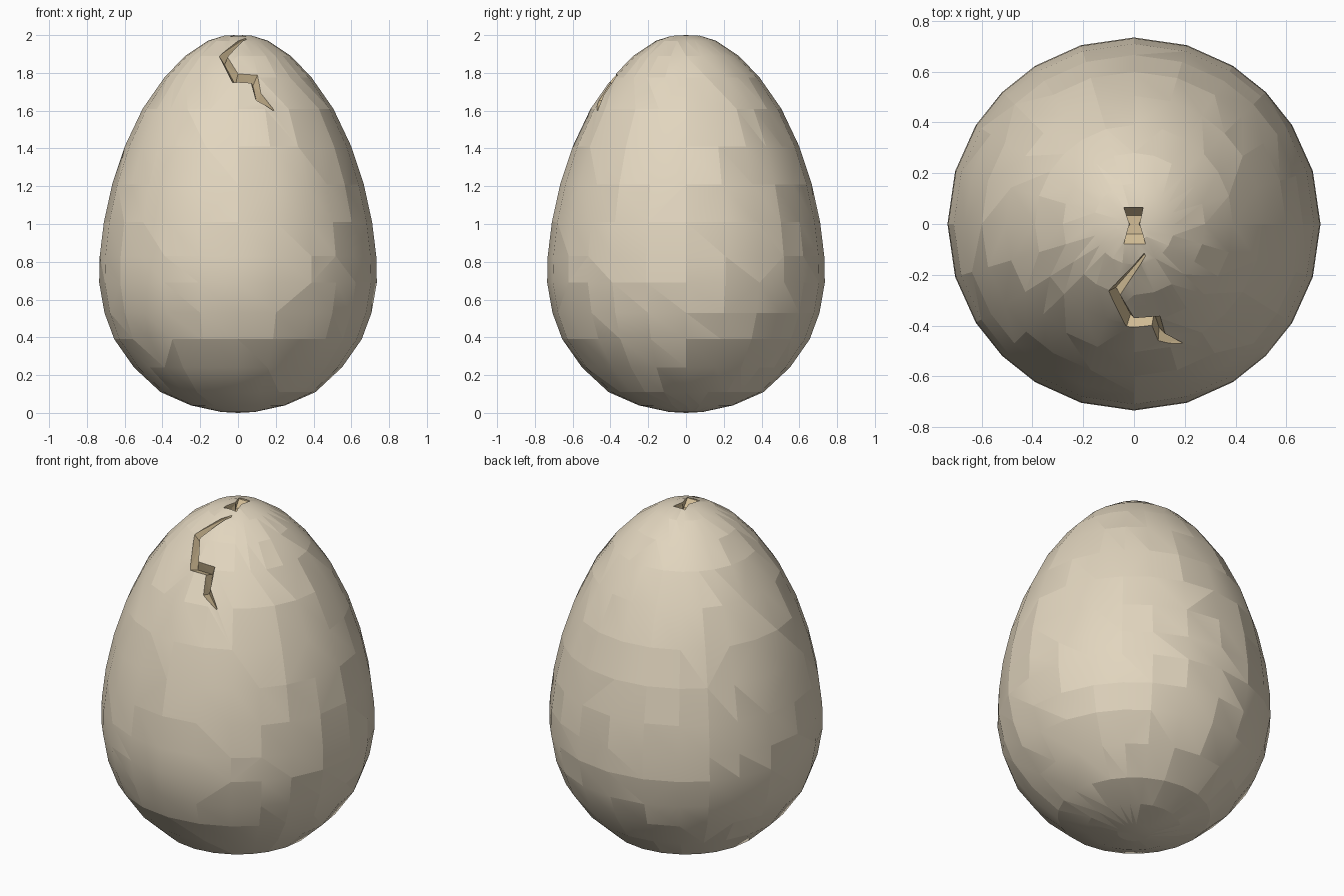
import bpy, bmesh, math, random
from mathutils import Vector

if "Cube" in bpy.data.objects:
    bpy.data.objects.remove(bpy.data.objects["Cube"])

random.seed(4)


def material(name, rgb):
    m = bpy.data.materials.new(name)
    m.diffuse_color = (*rgb, 1)
    m.use_nodes = True
    m.node_tree.nodes["Principled BSDF"].inputs["Base Color"].default_value = m.diffuse_color
    return m


shell_mat = material("cream shell", (0.76, 0.67, 0.52))
crack_mat = material("tan crack", (0.66, 0.52, 0.31))

# Egg profile as (radius, height), without the two poles
PROFILE = [(0.09, 0.005), (0.25, 0.04), (0.41, 0.11), (0.55, 0.24), (0.655, 0.39),
           (0.707, 0.53), (0.735, 0.69), (0.732, 0.83), (0.71, 1.01), (0.666, 1.21),
           (0.60, 1.41), (0.505, 1.61), (0.39, 1.775), (0.28, 1.89), (0.16, 1.97),
           (0.07, 1.998)]


def radius_at(z):
    for (r0, z0), (r1, z1) in zip(PROFILE, PROFILE[1:]):
        if z0 <= z <= z1:
            return r0 + (r1 - r0) * (z - z0) / (z1 - z0)
    return 0.0


def finish(bm, name, mat):
    # Make every closed solid face outwards
    bm.normal_update()
    bmesh.ops.recalc_face_normals(bm, faces=bm.faces[:])
    bm.normal_update()
    if bm.calc_volume(signed=True) < 0:
        bmesh.ops.reverse_faces(bm, faces=bm.faces[:])
    me = bpy.data.meshes.new(name)
    bm.to_mesh(me)
    bm.free()
    me.materials.append(mat)
    ob = bpy.data.objects.new(name, me)
    bpy.context.scene.collection.objects.link(ob)
    return ob


def bridge(bm, rings):
    for a, b in zip(rings, rings[1:]):
        n = len(a)
        for i in range(n):
            j = (i + 1) % n
            bm.faces.new((a[i], a[j], b[j], b[i]))


# Egg shell: 24 sides around, closed by fans at the poles
angles = [math.radians(q + a) for q in range(0, 360, 90)
          for a in (0, 16.5, 32, 45, 58, 73.5)]
bm = bmesh.new()
rings = [[bm.verts.new((r * math.cos(a), r * math.sin(a), z)) for a in angles]
         for r, z in PROFILE]
bridge(bm, rings)
bottom, top = bm.verts.new((0, 0, 0)), bm.verts.new((0, 0, 2))
for i in range(len(angles)):
    j = (i + 1) % len(angles)
    bm.faces.new((rings[0][j], rings[0][i], bottom))
    bm.faces.new((rings[-1][i], rings[-1][j], top))
bm.normal_update()
bmesh.ops.triangulate(bm, faces=bm.faces[:])
egg = finish(bm, "egg_shell", shell_mat)


def loft_cutter(name, sections):
    bm = bmesh.new()
    rings = [[bm.verts.new(p) for p in s] for s in sections]
    bridge(bm, rings)
    bm.faces.new(rings[0][::-1])
    bm.faces.new(rings[-1])
    bm.normal_update()
    bmesh.ops.triangulate(bm, faces=bm.faces[:])
    ob = finish(bm, name, crack_mat)
    ob.hide_render = True
    return ob


def on_front(x, z):
    return Vector((x, -math.sqrt(max(radius_at(z) ** 2 - x * x, 0)), z))


# Zigzag crack: V-groove through pairs of edge points (x, z) on the front
EDGES = [((0.04, 1.982), (0.045, 1.978)), ((-0.10, 1.888), (-0.055, 1.885)),
         ((-0.03, 1.75), (0.0, 1.795)), ((0.07, 1.748), (0.103, 1.788)),
         ((0.095, 1.657), (0.122, 1.69)), ((0.189, 1.60), (0.193, 1.604))]
core = Vector((0, 0, 1.35))
sections = []
for k, (a, b) in enumerate(EDGES):
    left, right = on_front(*a), on_front(*b)
    mid = (left + right) / 2
    out = (mid - core).normalized()
    depth = 0.012 if k in (0, len(EDGES) - 1) else 0.05
    sections.append([left + out * 0.05, right + out * 0.05, right, mid - out * depth, left])
zigzag = loft_cutter("zigzag_crack_cutter", sections)

# Small hourglass hole on the top, with sloping ends
sections = [[(x0, y, 2.05), (x1, y, 2.05), (x1, y, 1.99), (x1 * 0.9, y * 0.5, 1.95),
             (x0 * 0.9, y * 0.5, 1.95), (x0, y, 1.99)]
            for x0, x1, y in ((-0.04, 0.036, 0.066), (-0.018, 0.022, 0.0),
                              (-0.04, 0.045, -0.078))]
hole = loft_cutter("top_hole_cutter", sections)

# Cut both cracks into the shell
egg.data.materials.append(crack_mat)
for cutter in (zigzag, hole):
    mod = egg.modifiers.new("cut", "BOOLEAN")
    mod.operation = "DIFFERENCE"
    mod.solver = "EXACT"
    mod.material_mode = "TRANSFER"
    mod.object = cutter
    bpy.context.view_layer.update()
    evaluated = egg.evaluated_get(bpy.context.evaluated_depsgraph_get())
    cut_mesh = bpy.data.meshes.new_from_object(evaluated)
    egg.modifiers.remove(mod)
    if len(cut_mesh.polygons) > 500:
        egg.data = cut_mesh

# Smooth shading broken into irregular patches, crack faces kept flat
seeds = []
for _ in range(75):
    z, a = random.uniform(0, 2), random.uniform(0, math.tau)
    r = radius_at(z)
    seeds.append(Vector((r * math.cos(a), r * math.sin(a), z)))
bm = bmesh.new()
bm.from_mesh(egg.data)
patch = {}
for f in bm.faces:
    c = f.calc_center_median()
    patch[f.index] = min(range(len(seeds)), key=lambda i: (seeds[i] - c).length)
    f.smooth = f.material_index == 0
for e in bm.edges:
    e.smooth = len({(patch[f.index], f.material_index) for f in e.link_faces}) == 1
bm.to_mesh(egg.data)
bm.free()
